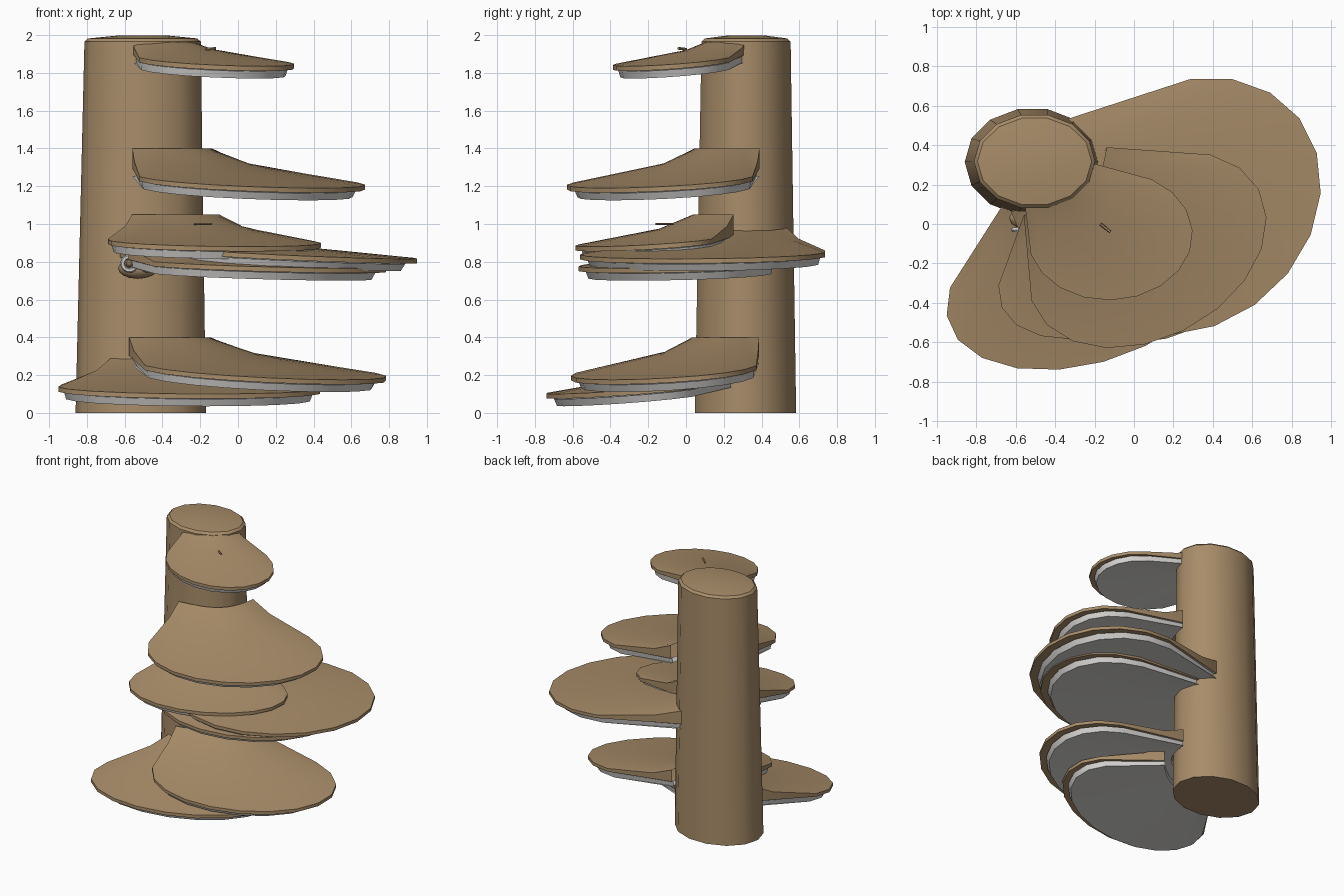
import bpy, bmesh, math
from mathutils import Vector

if "Cube" in bpy.data.objects:
    bpy.data.objects.remove(bpy.data.objects["Cube"])


def material(name, rgb):
    m = bpy.data.materials.new(name)
    m.diffuse_color = (*rgb, 1)
    m.use_nodes = True
    m.node_tree.nodes["Principled BSDF"].inputs["Base Color"].default_value = m.diffuse_color
    return m


BARK = material("bark brown", (0.39, 0.262, 0.14))
PORE = material("pore grey", (0.66, 0.65, 0.63))
DARK = material("dark brown", (0.22, 0.15, 0.09))


def build(name, rings, mat, caps=(True, True), closed=True, angle=35):
    """Skin a stack of equal-length point rings."""
    bm = bmesh.new()
    vs = [[bm.verts.new(p) for p in r] for r in rings]
    n = len(rings[0])
    for a, b in zip(vs, vs[1:]):
        for i in range(n if closed else n - 1):
            j = (i + 1) % n
            bm.faces.new((a[i], a[j], b[j], b[i]))
    if caps[0]:
        bm.faces.new(vs[0][::-1])
    if caps[1]:
        bm.faces.new(vs[-1])
    bmesh.ops.remove_doubles(bm, verts=bm.verts, dist=0.0005)
    bmesh.ops.recalc_face_normals(bm, faces=bm.faces)
    me = bpy.data.meshes.new(name)
    bm.to_mesh(me)
    bm.free()
    me.materials.append(mat)
    ob = bpy.data.objects.new(name, me)
    bpy.context.collection.objects.link(ob)
    bpy.ops.object.select_all(action='DESELECT')
    ob.select_set(True)
    bpy.context.view_layer.objects.active = ob
    bpy.ops.object.shade_smooth_by_angle(angle=math.radians(angle))
    return ob


# Trunk: tapered oval log with a slightly domed top
def oval(cx, cy, rx, ry, z, n=14):
    return [(cx + rx * math.cos(math.tau * i / n), cy + ry * math.sin(math.tau * i / n), z)
            for i in range(n)]


build("trunk", [oval(-0.515, 0.315, 0.345, 0.275, 0),
                oval(-0.505, 0.318, 0.308, 0.242, 1.965),
                oval(-0.505, 0.318, 0.29, 0.225, 1.982),
                oval(-0.505, 0.318, 0.14, 0.11, 1.997)], BARK)

# Bracket shelves: two back corners, direction to the tip,
# heights of the neck, neck ends, corners and tip
SHELVES = [
    ((-0.53, -0.16), (0.10, 0.23), (0.35, -0.35), (1.98, 1.93, 1.88, 1.835)),
    ((-0.53, -0.40), (0.40, 0.36), (0.49, -0.41), (1.40, 1.32, 1.25, 1.19)),
    ((-0.70, -0.32), (0.32, 0.14), (0.24, -0.41), (1.05, 0.96, 0.92, 0.88)),
    ((-0.20, -0.46), (0.295, 0.75), (0.85, -0.20), (0.98, 0.90, 0.86, 0.815)),
    ((-0.45, -0.38), (0.35, 0.48), (0.68, -0.36), (0.93, 0.85, 0.80, 0.765)),
    ((-0.50, -0.40), (0.45, 0.38), (0.58, -0.38), (0.40, 0.33, 0.25, 0.175)),
    ((-0.95, -0.33), (0.36, 0.03), (0.14, -0.55), (0.29, 0.20, 0.15, 0.10)),
]
ARC = 13  # points round the outer rim


def shelf(k, left, right, tip, heights):
    L, R, V = Vector(left), Vector(right), Vector(tip)
    C, U = (L + R) / 2, (R - L) / 1.9
    z_neck, z_end, z_corner, z_tip = heights

    def at(u, v, z):
        p = C + U * u + V * v
        return Vector((p.x, p.y, z))

    rim, neck = [at(-0.43, -0.58, z_end)], [at(-0.43, -0.58, z_neck)]
    for i in range(ARC):
        f = i / (ARC - 1)
        t = math.radians(202 - 224 * f)
        s = math.sin(math.pi * f)
        rim.append(at(math.cos(t), 0.27 + 0.73 * math.sin(t),
                      z_corner + (z_tip - z_corner) * s))
        neck.append(at(-0.43 + 0.86 * f, -0.58 + 0.2 * s, z_neck))
    rim.append(at(0.43, -0.58, z_end))
    neck.append(at(0.43, -0.58, z_neck))

    # Cap: neck, shoulder, rim edge, and underside running back to the trunk
    shoulder = []
    for a, b in zip(neck, rim):
        p = a.lerp(b, 0.3)
        p.z = a.z + (b.z - a.z) * 0.48
        shoulder.append(p)
    down = Vector((0, 0, -0.025))
    under = [p + down for p in rim]
    back = [Vector((a.x, a.y, z_end - 0.025)) for a in neck]
    build(f"shelf_cap_{k}", [neck, shoulder, rim, under, back], BARK,
          caps=(False, False), closed=False)

    # Pore layer: thin grey plate just under the cap
    mid = at(0, -0.4, 0)

    def inset(amount, drop):
        out = []
        for p in rim:
            q = Vector((p.x, p.y, 0)).lerp(mid, amount)
            out.append(Vector((q.x, q.y, p.z - drop)))
        return out

    def inner(drop):
        return [Vector((a.x, a.y, z_end - drop)) for a in neck]

    build(f"shelf_pores_{k}", [inner(0.027), inset(0.05, 0.027), inset(0.07, 0.065),
                               inner(0.065)], PORE, caps=(False, False), closed=False)


for k, s in enumerate(SHELVES, 1):
    shelf(k, *s)


# Small twigs lying on two shelves
def twig(name, a, b, r):
    a, b = Vector(a), Vector(b)
    d = (b - a).normalized()
    s = d.cross(Vector((0, 0, 1))).normalized()
    w = s.cross(d)
    ring = [(s * math.cos(math.tau * i / 6) + w * math.sin(math.tau * i / 6)) * r for i in range(6)]
    build(name, [[a + q for q in ring], [b + q for q in ring]], BARK)


twig("twig_upper", (-0.17, 0.0, 1.925), (-0.12, -0.04, 1.93), 0.008)
twig("twig_middle", (-0.23, -0.07, 1.0), (-0.14, -0.16, 1.0), 0.006)


# Little round-eyed creature peeking out under a shelf
def part(ob, name, mat):
    ob.name = name
    ob.data.materials.append(mat)
    bpy.ops.object.shade_smooth_by_angle(angle=math.radians(40))


bpy.ops.mesh.primitive_uv_sphere_add(segments=12, ring_count=8, radius=1, location=(-0.53, 0.03, 0.765))
bpy.context.object.scale = (0.105, 0.06, 0.055)
part(bpy.context.object, "creature_body", BARK)
for side, x in (("left", -0.575), ("right", -0.475)):
    bpy.ops.mesh.primitive_torus_add(major_radius=0.036, minor_radius=0.013, major_segments=14,
                                     minor_segments=6, location=(x, -0.03, 0.79),
                                     rotation=(math.pi / 2, 0, 0))
    part(bpy.context.object, f"eye_ring_{side}", PORE)
    bpy.ops.mesh.primitive_uv_sphere_add(segments=10, ring_count=6, radius=0.02, location=(x, -0.03, 0.79))
    part(bpy.context.object, f"pupil_{side}", DARK)
